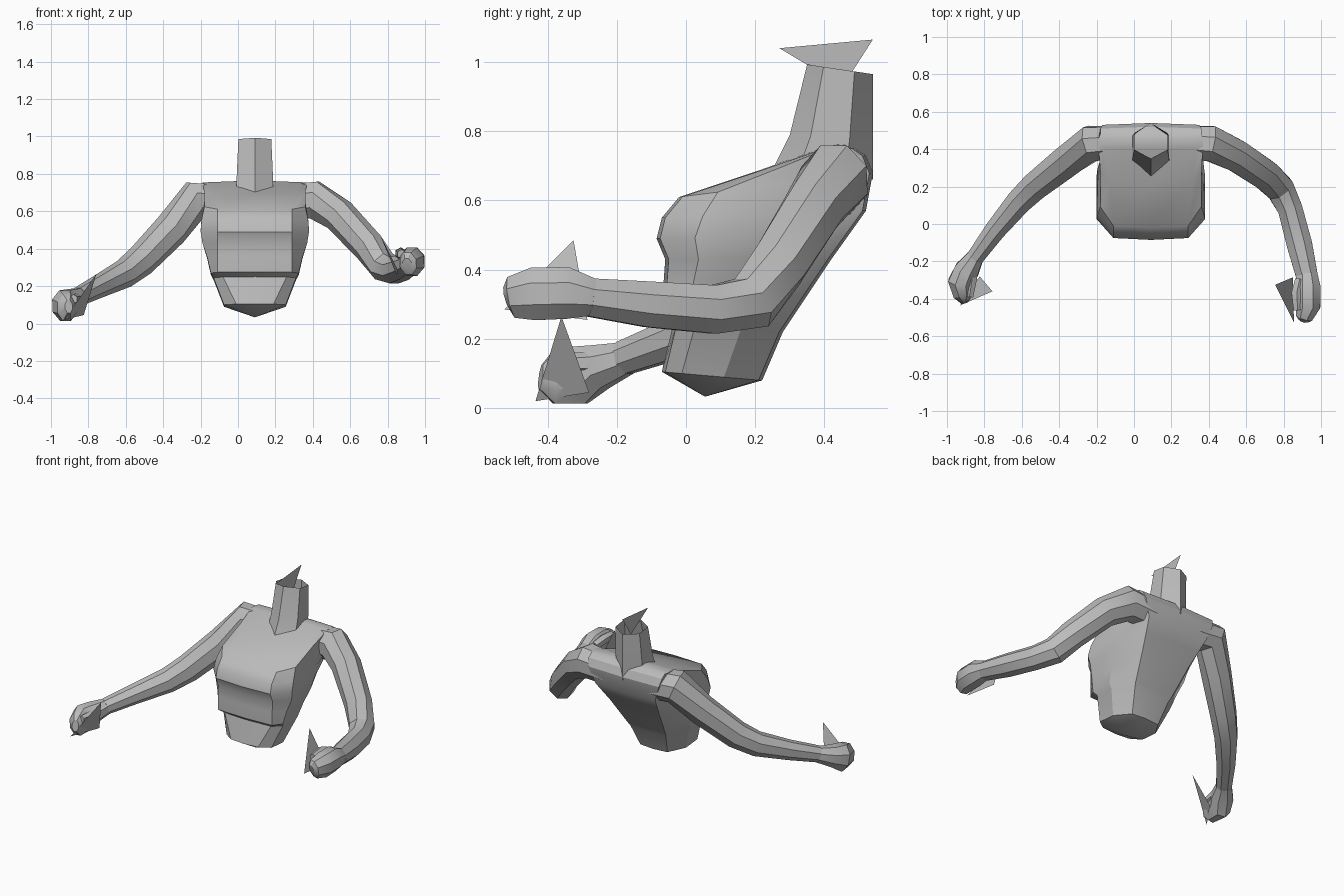
import bpy, bmesh, math
from mathutils import Vector

if "Cube" in bpy.data.objects:
    bpy.data.objects.remove(bpy.data.objects["Cube"])

CX = 0.09  # middle of the body
grey = bpy.data.materials.new("plain_grey")
grey.diffuse_color = (0.5, 0.5, 0.5, 1)
grey.use_nodes = True
grey.node_tree.nodes["Principled BSDF"].inputs["Base Color"].default_value = grey.diffuse_color


def finish(name, bm, angle=32):
    bmesh.ops.recalc_face_normals(bm, faces=bm.faces)
    me = bpy.data.meshes.new(name)
    bm.to_mesh(me)
    bm.free()
    me.materials.append(grey)
    me.shade_smooth()
    me.set_sharp_from_angle(angle=math.radians(angle))
    ob = bpy.data.objects.new(name, me)
    bpy.context.collection.objects.link(ob)
    return ob


def loft(name, rings, start=None, end=None, caps=False, angle=32):
    """Skin rings of points; start/end are optional pole points."""
    bm = bmesh.new()
    vs = [[bm.verts.new(p) for p in r] for r in rings]
    n = len(vs[0])
    for a, b in zip(vs, vs[1:]):
        for i in range(n):
            j = (i + 1) % n
            bm.faces.new((a[i], a[j], b[j], b[i]))
    for ring, pole in ((vs[0], start), (vs[-1], end)):
        if pole:
            p = bm.verts.new(pole)
            for i in range(n):
                bm.faces.new((ring[i], ring[(i + 1) % n], p))
        elif caps:
            bm.faces.new(ring)
    return finish(name, bm, angle)


def limb(name, stations, sides=8):
    """Tube through (x, y, z, half width, half height) stations."""
    c = [Vector(s[:3]) for s in stations]
    k = 1 / math.cos(math.pi / sides)
    rings = []
    for i, s in enumerate(stations):
        t = (c[min(i + 1, len(c) - 1)] - c[max(i - 1, 0)]).normalized()
        side = t.cross(Vector((0, 0, 1))).normalized()
        up = side.cross(t)
        rings.append([c[i] + side * (s[3] * k * math.cos(a)) + up * (s[4] * k * math.sin(a))
                      for a in ((j + 0.5) * 2 * math.pi / sides for j in range(sides))])
    return loft(name, rings, caps=True)


def torso_ring(yf, zf, yb, zb, fw, hw, bw):
    d = yb - yf
    half = [(0, yf), (fw, yf + 0.01), (hw, yf + 0.2 * d),
            (hw, yf + 0.62 * d), (bw, yb - 0.01), (0, yb)]
    pts = half + [(-x, y) for x, y in half[-2:0:-1]]
    return [(CX + x, y, zf + (zb - zf) * (y - yf) / d) for x, y in pts]


# torso: front y, z, back y, z, then front, side and back half widths
loft("torso", [torso_ring(*r) for r in (
    (-.07, .105, .22, .08, .10, .165, .10),
    (-.035, .25, .28, .22, .17, .22, .13),
    (-.065, .275, .30, .25, .20, .235, .14),
    (-.065, .36, .36, .34, .20, .255, .16),
    (-.06, .43, .42, .43, .20, .28, .18),
    (-.085, .49, .47, .50, .20, .29, .20),
    (-.07, .55, .52, .57, .20, .285, .22),
    (-.02, .61, .54, .68, .20, .27, .26),
    (.22, .69, .52, .73, .22, .27, .27),
    (.40, .755, .49, .75, .25, .28, .27))],
    start=(CX, .055, .033), end=(CX, .45, .765))


# neck: open six-sided tube
def neck_ring(yf, zf, yb, zb, hw):
    pts = [(0, 0), (hw, .25), (hw, .72), (0, 1), (-hw, .72), (-hw, .25)]
    return [(CX + x, yf + (yb - yf) * t, zf + (zb - zf) * t) for x, t in pts]


loft("neck", [neck_ring(.25, .69, .54, .66, .10),
              neck_ring(.30, .79, .54, .77, .097),
              neck_ring(.35, .993, .54, .965, .088)], angle=20)

# arms: shoulder to knuckles
limb("left_arm", [
    (.20, .44, .645, .08, .09), (.41, .43, .66, .095, .10),
    (.54, .37, .58, .085, .085), (.70, .265, .41, .08, .08),
    (.78, .19, .305, .075, .078), (.835, .08, .285, .066, .07),
    (.885, -.11, .30, .068, .066), (.925, -.28, .32, .058, .055)])
limb("right_arm", [
    (-.02, .44, .645, .08, .09), (-.23, .43, .66, .095, .10),
    (-.36, .335, .50, .085, .088), (-.52, .21, .335, .075, .08),
    (-.61, .125, .265, .068, .072), (-.74, -.03, .20, .056, .058),
    (-.85, -.18, .145, .046, .048)])

# fists and thumbs
limb("left_fist", [
    (.925, -.27, .32, .056, .054), (.93, -.34, .332, .068, .074),
    (.93, -.44, .33, .066, .076), (.91, -.50, .32, .045, .06),
    (.905, -.515, .315, .025, .035)])
limb("right_fist", [
    (-.845, -.17, .145, .044, .046), (-.895, -.25, .12, .066, .064),
    (-.925, -.31, .095, .068, .085), (-.915, -.385, .085, .05, .072),
    (-.905, -.42, .09, .02, .035)])
limb("left_thumb", [(.885, -.30, .355, .025, .025), (.87, -.37, .375, .028, .028),
                    (.875, -.46, .37, .022, .022)], 6)
limb("right_thumb", [(-.86, -.23, .14, .022, .025), (-.865, -.29, .13, .026, .028),
                     (-.88, -.39, .13, .02, .022)], 6)


# loose single triangles at the neck and hands
def triangle(name, *pts):
    bm = bmesh.new()
    bm.faces.new([bm.verts.new(p) for p in pts])
    finish(name, bm)


triangle("neck_triangle", (CX, .27, 1.04), (CX, .54, 1.065), (CX, .453, .93))
triangle("left_hand_triangle", (.755, -.325, .485), (.855, -.525, .285), (.85, -.285, .255))
triangle("right_hand_triangle", (-.757, -.36, .265), (-.93, -.435, .02), (-.825, -.28, .045))
